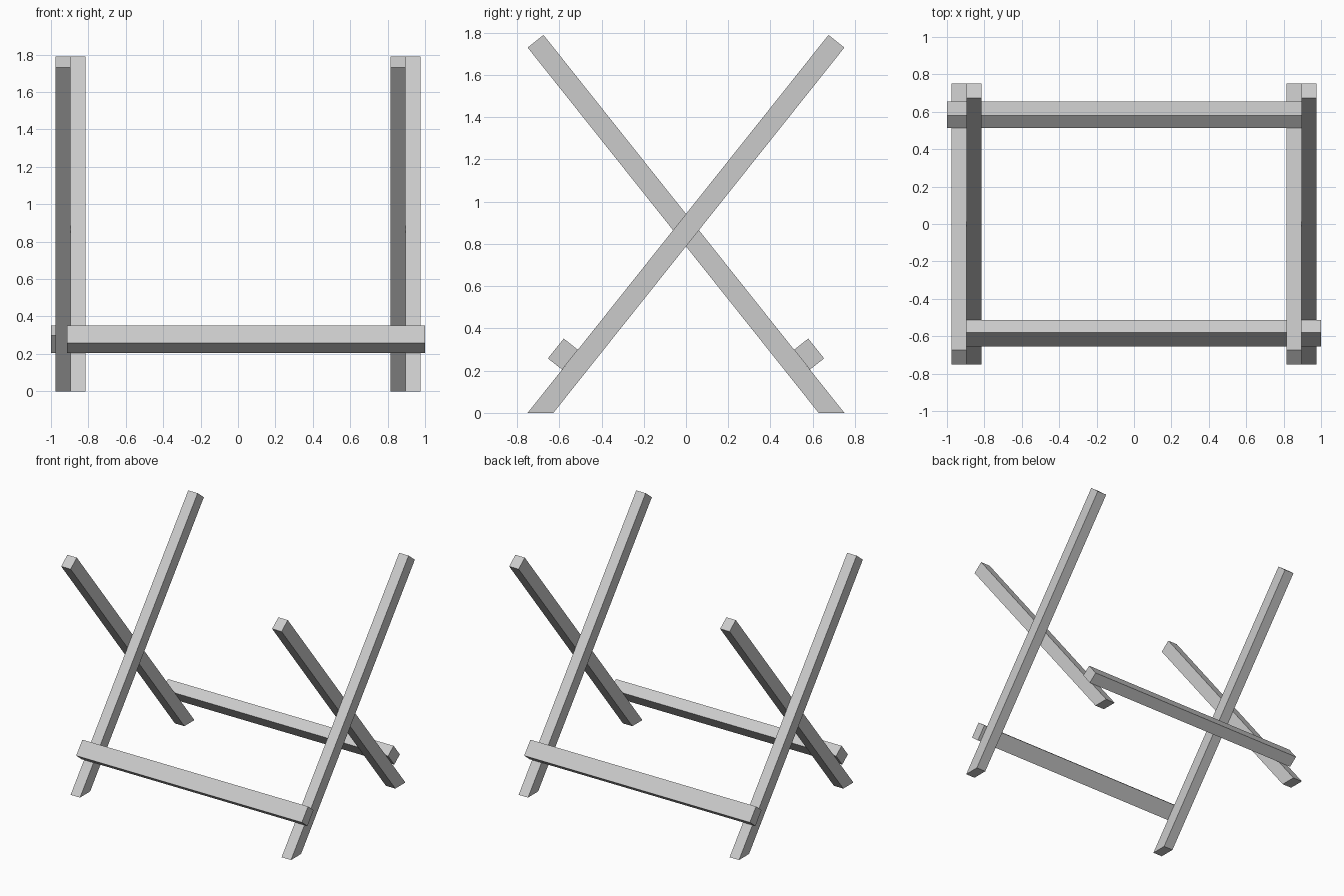
import bpy, bmesh
from math import pi
from mathutils import Matrix

if "Cube" in bpy.data.objects:
    bpy.data.objects.remove(bpy.data.objects["Cube"])


def prism(name, profile, x0, x1, turn):
    """Extrude a (y, z) profile from x0 to x1, optionally turned about z."""
    bm = bmesh.new()
    face = bm.faces.new([bm.verts.new((x0, y, z)) for y, z in profile])
    ext = bmesh.ops.extrude_face_region(bm, geom=[face])
    verts = [g for g in ext["geom"] if isinstance(g, bmesh.types.BMVert)]
    bmesh.ops.translate(bm, verts=verts, vec=(x1 - x0, 0, 0))
    bmesh.ops.recalc_face_normals(bm, faces=bm.faces[:])
    bm.transform(Matrix.Rotation(turn, 4, 'Z'))
    mesh = bpy.data.meshes.new(name)
    bm.to_mesh(mesh)
    bm.free()
    bpy.context.collection.objects.link(bpy.data.objects.new(name, mesh))


# Leaning leg with its foot cut level, and a rail lying on its outer face
LEG = [(-0.75, 0), (-0.628, 0), (0.75, 1.73), (0.675, 1.79)]
RAIL = [(-0.587, 0.205), (-0.512, 0.299), (-0.579, 0.352), (-0.654, 0.258)]

# The two frames are the same, turned half a turn so that they cross
for side, turn in (("front", 0), ("back", pi)):
    prism(side + "_inner_leg", LEG, -0.895, -0.815, turn)
    prism(side + "_outer_leg", LEG, 0.895, 0.975, turn)
    prism(side + "_rail", RAIL, -0.915, 1.0, turn)
